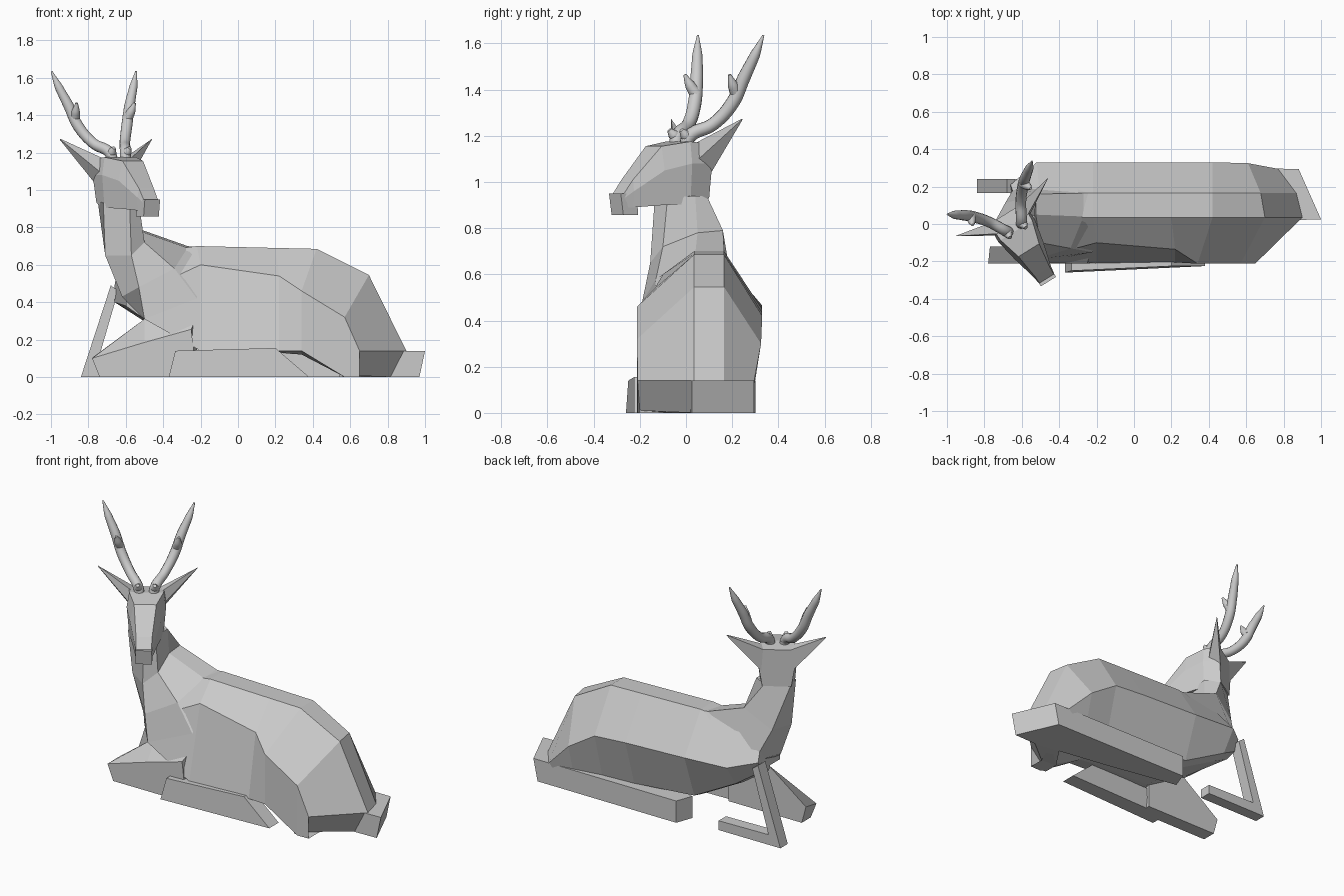
import bpy, bmesh, math


def mesh_object(name, bm):
    bmesh.ops.recalc_face_normals(bm, faces=bm.faces)
    me = bpy.data.meshes.new(name)
    bm.to_mesh(me)
    bm.free()
    ob = bpy.data.objects.new(name, me)
    bpy.context.collection.objects.link(ob)
    return ob


def loft(name, rings):
    """Skin rings of equal point count, capping both ends."""
    bm = bmesh.new()
    vs = [[bm.verts.new(p) for p in r] for r in rings]
    n = len(vs[0])
    for a, b in zip(vs, vs[1:]):
        for i in range(n):
            j = (i + 1) % n
            bm.faces.new((a[i], a[j], b[j], b[i]))
    bm.faces.new(vs[0])
    bm.faces.new(vs[-1])
    return mesh_object(name, bm)


def slab(name, pts, y0, y1):
    """Side outline (x, z) extruded along y."""
    return loft(name, [[(x, y, z) for x, z in pts] for y in (y0, y1)])


def head_space(l, f, z):
    """Turned head frame: lateral, forward, up."""
    return (-0.65 + 0.531 * f + 0.848 * l, -0.848 * f + 0.531 * l, z)


# Body: x near/centre/far, y near side, y near low, y far, y far low,
#       z top, z near, z far, z near low, z far low, z belly
sections = [
    (-.60, -.64, -.66, -.10, -.10, .21, .18, .57, .46, .49, .38, .42, .40),
    (-.50, -.50, -.52, -.18, -.205, .33, .24, .66, .46, .465, .31, .33, .31),
    (-.20, -.22, -.22, -.10, -.21, .33, .23, .70, .60, .45, .14, .17, .15),
    (.22, .20, .20, -.135, -.205, .33, .24, .69, .54, .435, .14, .14, .13),
    (.34, .42, .42, -.212, -.212, .33, .25, .685, .46, .42, .14, .13, .12),
    (.57, .70, .61, -.212, -.212, .325, .28, .545, .32, .30, .0, .13, .07),
    (.65, .90, .77, -.21, -.21, .295, .29, .14, .14, .14, .0, .08, .02),
    (.54, .83, .75, -.20, -.20, .29, .29, .0, .01, .02, .0, .0, .0),
]
rings = []
for xn, xc, xf, yn, yl, yf, yfl, zt, zn, zf, ln, lf, zb in sections:
    rings.append([(xn, yl, ln), (xn, yn, zn), (xc, .035, zt), (xc * .75 + xf * .25, .165, zt),
                  (xf, yf, zf), (xf, yfl, lf), (xf, yfl - .08, zb), (xn, yl + .1, min(ln, zb))])
loft("body", rings)

# Neck flowing from the head into chest and withers
loft("neck", [
    [(-.72, -.09, .93), (-.58, -.135, .93), (-.53, -.08, .93),
     (-.53, .04, .94), (-.62, .09, .94), (-.75, .0, .94)],
    [(-.71, -.06, .65), (-.57, -.155, .65), (-.50, -.1, .72),
     (-.525, .05, .78), (-.525, .16, .79), (-.69, .11, .67)],
    [(-.62, -.08, .43), (-.53, -.19, .48), (-.34, -.13, .58),
     (-.27, .04, .69), (-.27, .165, .70), (-.63, .21, .49)],
    [(-.50, -.08, .31), (-.50, -.205, .31), (-.22, -.15, .42),
     (-.20, .04, .69), (-.20, .165, .69), (-.48, .30, .42)],
])

# Head: forward, top half width/z, middle half width/z, bottom half width/z
head = [
    (-.065, .105, 1.165, .11, 1.08, .085, .93),
    (.04, .10, 1.175, .115, 1.08, .10, .905),
    (.165, .065, 1.155, .09, 1.05, .075, .90),
    (.30, .047, 1.01, .055, .96, .052, .89),
    (.345, .045, .95, .048, .93, .045, .89),
]
loft("head", [[head_space(s * w, f, z) for s, w, z in
               ((1, wt, zt), (1, wm, zm), (1, wb, zb), (-1, wb, zb), (-1, wm, zm), (-1, wt, zt))]
              for f, wt, zt, wm, zm, wb, zb in head])
loft("muzzle", [[head_space(l, f, z) for f, z in ((.28, .95), (.363, .95), (.35, .857), (.275, .857))]
                for l in (-.048, .048)])


def tube(name, pts, radius):
    """Smooth tapered horn through (lateral, forward, z, thickness) points."""
    cu = bpy.data.curves.new(name, 'CURVE')
    cu.dimensions = '3D'
    cu.bevel_depth = radius
    cu.bevel_resolution = 4
    cu.resolution_u = 6
    cu.use_fill_caps = True
    sp = cu.splines.new('BEZIER')
    sp.bezier_points.add(len(pts) - 1)
    for bp, (l, f, z, r) in zip(sp.bezier_points, pts):
        bp.co = head_space(l, f, z)
        bp.radius = r
        bp.handle_left_type = bp.handle_right_type = 'AUTO'
    ob = bpy.data.objects.new(name, cu)
    bpy.context.collection.objects.link(ob)
    bpy.ops.object.select_all(action='DESELECT')
    ob.select_set(True)
    bpy.context.view_layer.objects.active = ob
    bpy.ops.object.convert(target='MESH')
    bpy.ops.object.shade_smooth_by_angle(angle=math.radians(60))


# Ears and antlers, mirrored about the turned head
for s, side in ((-1, "left"), (1, "right")):
    loft(side + "_ear", [
        [head_space(s * l, f, z) for l, f, z in r] for r in (
            [(.09, -.065, 1.03), (.10, .01, 1.09), (.08, .01, 1.165), (.08, -.065, 1.165)],
            [(.29, -.106, 1.268), (.289, -.104, 1.27), (.289, -.105, 1.274), (.29, -.107, 1.272)])])
    tube(side + "_antler", [(s * l, f, z, r) for l, f, z, r in (
        (.04, .025, 1.15, 1), (.048, .015, 1.195, 1), (.10, -.075, 1.25, .95), (.155, -.142, 1.345, 1),
        (.192, -.175, 1.45, .95), (.235, -.205, 1.55, .75), (.267, -.228, 1.635, .15))], .030)
    tube(side + "_antler_tine", [(s * l, f, z, r) for l, f, z, r in (
        (.165, -.155, 1.38, 1), (.175, -.13, 1.42, .8), (.183, -.108, 1.465, .25))], .028)
    tube(side + "_brow_tine", [(s * l, f, z, r) for l, f, z, r in (
        (.045, .005, 1.18, 1), (.048, .035, 1.205, .9), (.05, .055, 1.225, .4))], .026)

# Near foreleg folded under the chest
loft("near_foreleg", [
    [(x, y, z) for x, z in pts] for y, pts in (
        (-.212, [(-.78, .10), (-.50, .185), (-.25, .255), (-.22, .0), (-.74, .0)]),
        (-.12, [(-.77, .11), (-.50, .31), (-.22, .33), (-.22, .0), (-.74, .0)]))])

# Near hind lower leg folded forward
loft("near_hind_lower_leg", [
    [(-.37, -.26, 0), (-.37, -.15, 0), (-.335, -.15, .14), (-.335, -.25, .14)],
    [(.38, -.225, 0), (.38, -.13, 0), (.20, -.13, .155), (.20, -.225, .155)]])

# Far foreleg: thin bent leg in front of the chest
slab("far_foreleg", [(-.68, .49), (-.84, 0), (-.40, 0), (-.40, .06), (-.755, .065), (-.64, .46)], .165, .24)

# Far hind leg lying along the far side, hoof at the back
outline = [(1.0, .025), (.88, .295), (-.14, .30), (-.18, .19), (.3, .10), (.83, .02)]
loft("far_hind_leg", [[(x - (.03 if z == 0 and x > .8 else 0), y, z) for x, y in outline] for z in (0, .14)])
